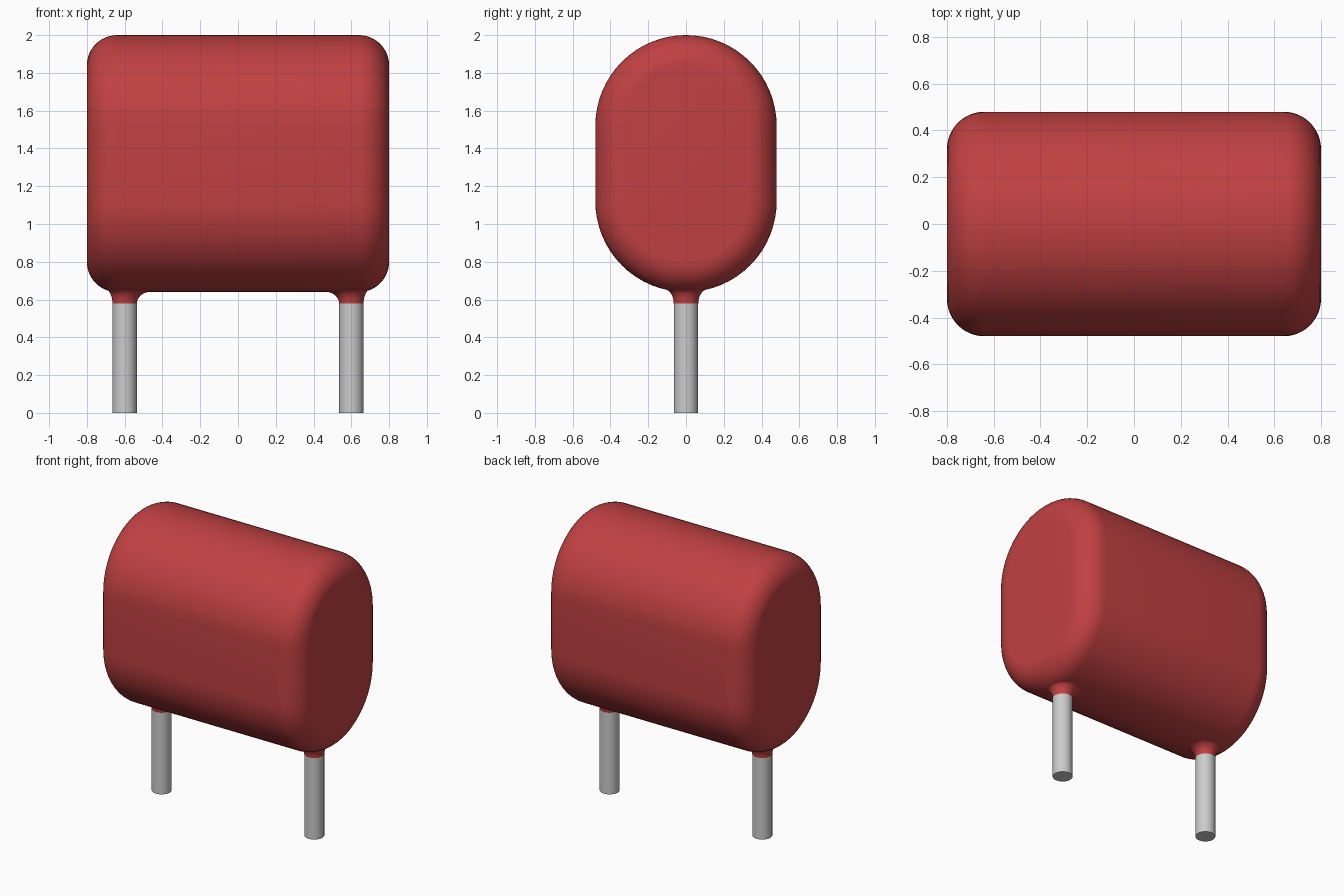
import bpy, bmesh
from math import sin, cos, pi, sqrt

cube = bpy.data.objects.get("Cube")
if cube:
    bpy.data.objects.remove(cube, do_unlink=True)

HALF_X, RADIUS, FILLET = 0.8, 0.48, 0.16
LOW, HIGH = 1.12, 1.52          # centres of the body's two arcs
LEAD_X, LEAD_R, COLLAR_Z = 0.6, 0.064, 0.58


def material(name, color, roughness):
    m = bpy.data.materials.new(name)
    m.use_nodes = True
    m.diffuse_color = color
    bsdf = m.node_tree.nodes["Principled BSDF"]
    bsdf.inputs["Base Color"].default_value = color
    bsdf.inputs["Roughness"].default_value = roughness
    return m


red = material("red coating", (0.53, 0.052, 0.054, 1), 0.5)
grey = material("tinned metal", (0.6, 0.6, 0.6, 1), 0.5)


def loft(name, rings, mat, caps=True):
    """Skin a series of closed rings that share one point count."""
    bm = bmesh.new()
    loops = [[bm.verts.new(p) for p in ring] for ring in rings]
    n = len(loops[0])
    for a, b in zip(loops, loops[1:]):
        for i in range(n):
            j = (i + 1) % n
            bm.faces.new((a[i], a[j], b[j], b[i]))
    if caps:
        bm.faces.new(loops[0][::-1])
        bm.faces.new(loops[-1])
        bmesh.ops.recalc_face_normals(bm, faces=bm.faces)
    mesh = bpy.data.meshes.new(name)
    bm.to_mesh(mesh)
    bm.free()
    mesh.materials.append(mat)
    obj = bpy.data.objects.new(name, mesh)
    bpy.context.collection.objects.link(obj)
    bpy.ops.object.select_all(action='DESELECT')
    obj.select_set(True)
    bpy.context.view_layer.objects.active = obj
    bpy.ops.object.shade_smooth_by_angle(angle=pi / 6)
    return obj


def stadium(x, r, steps=32):
    """Upright rounded section of the body at a given x."""
    upper = [pi * i / steps for i in range(steps + 1)]
    return ([(x, r * cos(a), HIGH + r * sin(a)) for a in upper] +
            [(x, -r * cos(a), LOW - r * sin(a)) for a in upper])


# Body: stadium section with rounded rims at both ends
arc = [pi / 2 * i / 12 for i in range(13)]
right_rim = [(HALF_X - FILLET * (1 - sin(a)), RADIUS - FILLET * (1 - cos(a))) for a in arc]
stations = [(-x, r) for x, r in reversed(right_rim)] + right_rim
loft("body", [stadium(x, r) for x, r in stations], red)


def body_bottom(x, y):
    """Height of the body's underside."""
    over = max(0, abs(x) - (HALF_X - FILLET))
    r = RADIUS - FILLET + sqrt(FILLET ** 2 - over ** 2)
    return LOW - sqrt(r * r - y * y)


# Leads and the flared coating where they enter the body
turn = [2 * pi * i / 40 for i in range(40)]
for side, label in ((1, "left"), (-1, "right")):
    cx = side * LEAD_X
    loft(label + "_lead",
         [[(cx + LEAD_R * cos(a), LEAD_R * sin(a), z) for a in turn] for z in (0, 0.66)], grey)
    rings = []
    for t in [pi / 2 * i / 8 for i in range(9)]:
        ring = []
        for a in turn:
            reach = 0.122 - side * 0.018 * cos(a)
            top = body_bottom(cx + reach * cos(a), reach * sin(a)) + 0.002
            r = LEAD_R + 0.001 + (reach - LEAD_R) * (1 - cos(t))
            ring.append((cx + r * cos(a), r * sin(a), COLLAR_Z + (top - COLLAR_Z) * sin(t)))
        rings.append(ring)
    loft(label + "_collar", rings, red, caps=False)
